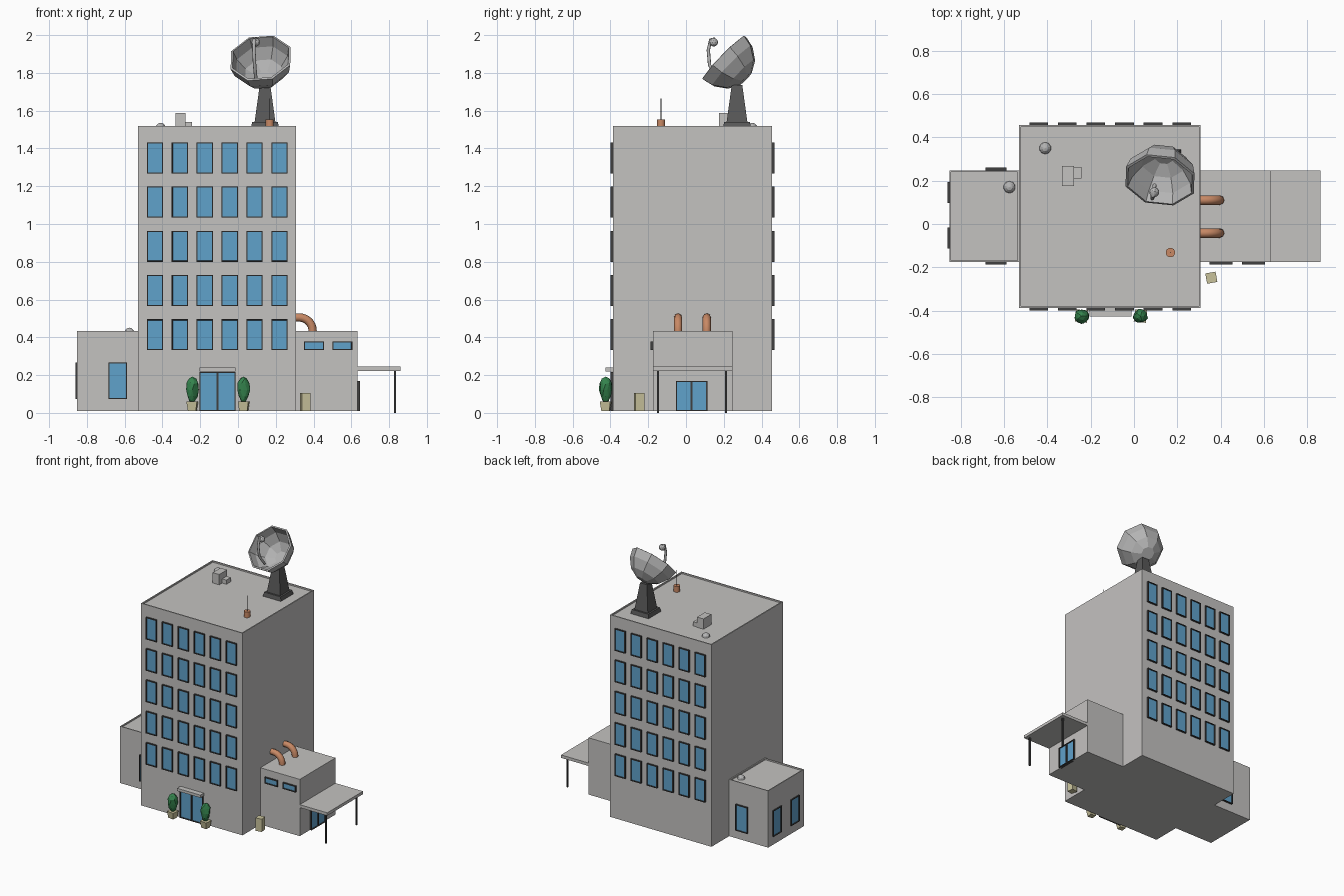
import bpy, bmesh, math, random
from mathutils import Matrix, Vector

if "Cube" in bpy.data.objects:
    bpy.data.objects.remove(bpy.data.objects["Cube"])

random.seed(4)


def material(name, r, g, b):
    m = bpy.data.materials.new(name)
    m.diffuse_color = (r, g, b, 1)
    m.use_nodes = True
    m.node_tree.nodes["Principled BSDF"].inputs["Base Color"].default_value = m.diffuse_color
    return m


WALL = material("wall grey", .55, .54, .53)
GLASS = material("window blue", .117, .36, .60)
FRAME = material("frame dark", .05, .05, .05)
STEEL = material("pedestal dark grey", .10, .10, .10)
DISH = material("dish grey", .46, .46, .46)
COPPER = material("copper", .58, .25, .13)
STONE = material("sandstone", .58, .54, .33)
LEAF = material("leaf green", .035, .23, .075)


def finish(name, bm, *mats):
    me = bpy.data.meshes.new(name)
    bm.to_mesh(me)
    bm.free()
    ob = bpy.data.objects.new(name, me)
    bpy.context.collection.objects.link(ob)
    for m in mats:
        me.materials.append(m)
    return ob


def smooth(ob):
    bpy.ops.object.select_all(action='DESELECT')
    ob.select_set(True)
    bpy.context.view_layer.objects.active = ob
    bpy.ops.object.shade_smooth_by_angle(angle=math.radians(50))


def sink_face(bm, face, border, depth):
    """Inset a face, then push it straight back to leave a rim."""
    bmesh.ops.inset_individual(bm, faces=[face], thickness=border)
    bmesh.ops.inset_individual(bm, faces=[face], thickness=.0004)
    bmesh.ops.translate(bm, verts=face.verts, vec=-face.normal * depth)


def box(name, lo, hi, mat, parapet=0):
    bm = bmesh.new()
    lo, hi = Vector(lo), Vector(hi)
    mx = Matrix.Translation((lo + hi) / 2) @ Matrix.Diagonal((*(hi - lo), 1))
    bmesh.ops.create_cube(bm, size=1, matrix=mx)
    bm.normal_update()
    if parapet:
        top = max(bm.faces, key=lambda f: f.normal.z)
        sink_face(bm, top, parapet, .01)
    return finish(name, bm, mat)


def taper(name, x, y, z0, z1, r0, r1, mat, sides=4, turn=45):
    """Upright prism or frustum; for four sides the radii are half widths."""
    k = math.sqrt(2) if sides == 4 else 1
    bm = bmesh.new()
    mx = Matrix.Translation((x, y, (z0 + z1) / 2)) @ Matrix.Rotation(math.radians(turn), 4, 'Z')
    bmesh.ops.create_cone(bm, cap_ends=True, segments=sides, radius1=r0 * k,
                          radius2=r1 * k, depth=z1 - z0, matrix=mx)
    return finish(name, bm, mat)


def tube(name, points, radius, mat):
    cu = bpy.data.curves.new(name, 'CURVE')
    cu.dimensions = '3D'
    cu.bevel_depth = radius
    cu.bevel_resolution = 2
    cu.use_fill_caps = True
    sp = cu.splines.new('POLY')
    sp.points.add(len(points) - 1)
    for p, co in zip(sp.points, points):
        p.co = (*co, 1)
    ob = bpy.data.objects.new(name, cu)
    bpy.context.collection.objects.link(ob)
    cu.materials.append(mat)
    bpy.ops.object.select_all(action='DESELECT')
    ob.select_set(True)
    bpy.context.view_layer.objects.active = ob
    bpy.ops.object.convert(target='MESH')
    smooth(bpy.context.object)


def windows(name, centres, turn, w, h, out=.013):
    """Framed panes; turn 0 faces -y, 90 faces +x, 180 faces +y."""
    bm = bmesh.new()
    rot = Matrix.Rotation(math.radians(turn), 4, 'Z')
    for c in centres:
        before = set(bm.faces)
        mx = Matrix.Translation(c) @ rot @ Matrix.Diagonal((w, out * 2, h, 1))
        bmesh.ops.create_cube(bm, size=1, matrix=mx)
        bm.normal_update()
        facing = rot.to_3x3() @ Vector((0, -1, 0))
        pane = max((f for f in bm.faces if f not in before), key=lambda f: f.normal.dot(facing))
        sink_face(bm, pane, .0075, .007)
        pane.material_index = 1
    return finish(name, bm, FRAME, GLASS)


# Building masses
Y0, Y1 = -.175, .247
box("tower", (-.53, -.387, .01), (.308, .456, 1.52), WALL, .012)
box("left_wing", (-.852, Y0, .01), (-.53, Y1, .434), WALL, .01)
box("right_wing", (.308, Y0, .01), (.633, Y1, .434), WALL)

# Tower windows, front and back
cols = [-.44 + .132 * i for i in range(6)]
rows = [.414 + .234 * i for i in range(5)]
for side, y, turn in (("front", -.387, 0), ("back", .456, 180)):
    windows("tower_windows_" + side, [(x, y, z) for x in cols for z in rows], turn, .086, .164)

# Wing windows
windows("left_wing_front_window", [(-.637, Y0, .17)], 0, .098, .195)
windows("left_wing_back_window", [(-.637, Y1, .17)], 180, .098, .195)
windows("left_wing_side_windows", [(-.852, y, .17) for y in (-.065, .145)], -90, .098, .195, .009)
windows("right_wing_windows", [(x, Y0, .356) for x in (.402, .552)], 0, .106, .046)

# Double doors and canopies
windows("front_door", [(x, -.387, .113) for x in (-.156, -.061)], 0, .095, .206)
windows("side_door", [(.633, y, .089) for y in (-.012, .071)], 90, .083, .158)
box("front_door_canopy", (-.205, -.427, .22), (-.012, -.38, .24), WALL)
box("side_canopy", (.633, Y0, .223), (.86, Y1, .245), WALL)
for y in (-.148, .212):
    box("canopy_post", (.825, y - .006, 0), (.837, y + .006, .225), FRAME)

# Bent pipes between the tower and the right wing
for y in (-.042, .11):
    arc = [(.325 + .07 * math.sin(a), y, .435 + .07 * math.cos(a))
           for a in (math.pi / 2 * i / 8 for i in range(9))]
    tube("roof_pipe", [(.295, y, .505)] + arc + [(.395, y, .42)], .022, COPPER)

# Potted shrubs beside the front door
for x in (-.242, .03):
    taper("plant_pot", x, -.425, .01, .06, .021, .028, STONE, turn=38)
    bm = bmesh.new()
    bmesh.ops.create_icosphere(bm, subdivisions=2, radius=1)
    for v in bm.verts:
        k = random.uniform(.85, 1.1) * (1 + .15 * v.co.z)
        v.co = Vector((x + v.co.x * .034 * k, -.425 + v.co.y * .034 * k, .122 + v.co.z * .07))
    finish("shrub", bm, LEAF)

# Litter bin
taper("litter_bin", .357, -.248, .01, .105, .024, .024, STONE, turn=55)

# Rooftop fittings
box("roof_unit_large", (-.332, .175, 1.5), (-.278, .267, 1.587), WALL)
box("roof_unit_small", (-.278, .21, 1.5), (-.243, .263, 1.541), WALL)
for x, y, z in ((-.41, .35, 1.508), (-.575, .17, .423)):
    bm = bmesh.new()
    bmesh.ops.create_uvsphere(bm, u_segments=10, v_segments=6, radius=.028,
                              matrix=Matrix.Translation((x, y, z)))
    finish("roof_dome", bm, DISH)
smooth(taper("antenna_base", .168, -.132, 1.505, 1.553, .022, .022, COPPER, 12))
taper("antenna_rod", .168, -.132, 1.55, 1.665, .002, .002, FRAME, 6)

# Dish pedestal
taper("pedestal_foot", .143, .27, 1.505, 1.54, .075, .068, STEEL)
taper("pedestal_column", .143, .27, 1.54, 1.735, .055, .028, STEEL)

# Faceted dish bowl
normal = Vector((-.12, -.71, .69)).normalized()
place = Matrix.Translation((.12, .203, 1.878)) @ normal.to_track_quat('Z', 'Y').to_matrix().to_4x4()
SIDES = 8
bm = bmesh.new()
rings = []
for r, z in ((.172, 0), (.157, -.06), (.112, -.122), (.048, -.158)):
    rings.append([bm.verts.new(place @ Vector((r * math.cos(a), r * math.sin(a), z)))
                  for a in (math.tau * (i + .62) / SIDES for i in range(SIDES))])
for a, b in zip(rings, rings[1:]):
    for i in range(SIDES):
        j = (i + 1) % SIDES
        bm.faces.new((a[j], a[i], b[i], b[j]))
bm.faces.new(rings[-1][::-1])
bowl = finish("dish_bowl", bm, DISH)
solid = bowl.modifiers.new("thickness", 'SOLIDIFY')
solid.thickness = .012
solid.offset = -1

# Hooked feed arm and receiver
tube("feed_arm", [(.095, .18, 1.765), (.088, .125, 1.84), (.084, .118, 1.92),
                  (.086, .13, 1.975), (.094, .147, 1.98), (.097, .152, 1.96)], .009, DISH)
bm = bmesh.new()
bmesh.ops.create_icosphere(bm, subdivisions=2, radius=.023,
                           matrix=Matrix.Translation((.094, .147, 1.962)))
finish("feed_receiver", bm, DISH)
